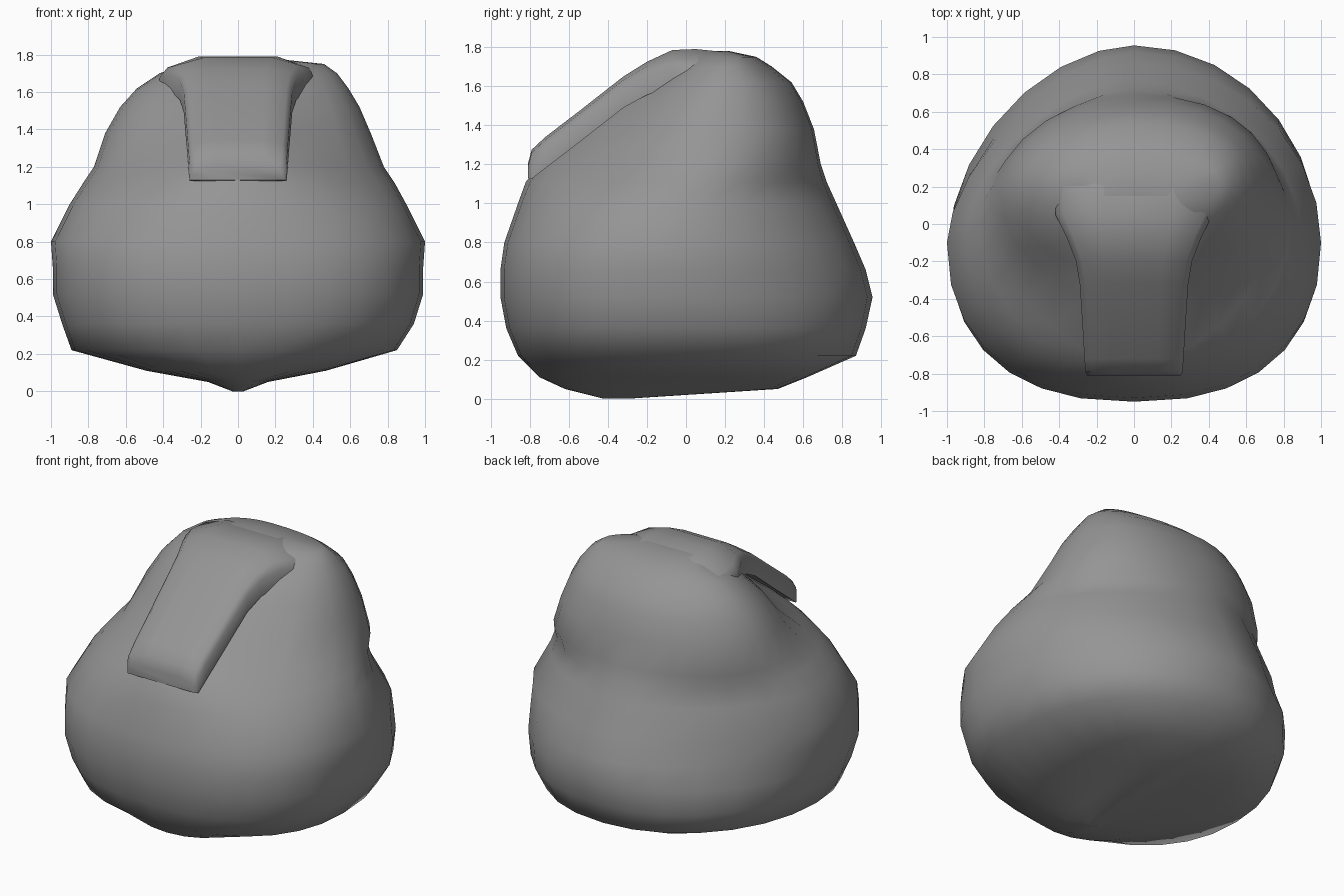
import bpy, bmesh, math
from mathutils import Vector

if "Cube" in bpy.data.objects:
    bpy.data.objects.remove(bpy.data.objects["Cube"], do_unlink=True)

grey = bpy.data.materials.new("stone grey")
grey.use_nodes = True
tone = (0.3, 0.3, 0.3, 1)
grey.diffuse_color = tone
bsdf = grey.node_tree.nodes["Principled BSDF"]
bsdf.inputs["Base Color"].default_value = tone
bsdf.inputs["Roughness"].default_value = 0.8


def loft(name, rings, angle):
    """Skin a stack of equal-length rings and cap both ends."""
    bm = bmesh.new()
    rows = [[bm.verts.new(p) for p in ring] for ring in rings]
    n = len(rows[0])
    for a, b in zip(rows, rows[1:]):
        for i in range(n):
            j = (i + 1) % n
            bm.faces.new((a[i], a[j], b[j], b[i]))
    bm.faces.new(rows[0][::-1])
    bm.faces.new(rows[-1])
    bmesh.ops.recalc_face_normals(bm, faces=bm.faces)
    mesh = bpy.data.meshes.new(name)
    bm.to_mesh(mesh)
    bm.free()
    mesh.materials.append(grey)
    obj = bpy.data.objects.new(name, mesh)
    bpy.context.collection.objects.link(obj)
    bpy.ops.object.select_all(action="DESELECT")
    obj.select_set(True)
    bpy.context.view_layer.objects.active = obj
    bpy.ops.object.shade_smooth_by_angle(angle=math.radians(angle))
    return obj


# Body levels: height, -x half-width, +x half-width, front y, back y, y of widest point, front roundness
levels = [
    (0.00, .03, .03, -.42, -.30, -.38, 2),
    (0.05, .16, .16, -.62, .47, -.1, 2),
    (0.11, .49, .47, -.75, .62, -.1, 2.2),
    (0.22, .89, .85, -.86, .87, -.1, 2.3),
    (0.36, .94, .94, -.92, .92, -.1, 2.4),
    (0.52, .99, .99, -.95, .955, -.1, 2.4),
    (0.66, .99, .99, -.95, .92, -.1, 2.4),
    (0.80, 1.0, 1.0, -.93, .86, -.1, 2.3),
    (1.00, .90, .90, -.86, .77, -.07, 2.1),
    (1.11, .83, .84, -.82, .72, 0, 1.9),
    (1.20, .77, .78, -.75, .69, .08, 1.75),
    (1.38, .71, .71, -.53, .655, .14, 1.7),
    (1.52, .63, .65, -.34, .60, .17, 1.8),
    (1.62, .54, .59, -.17, .54, .2, 2),
    (1.70, .42, .53, -.06, .44, .2, 2),
    (1.75, .28, .46, 0, .36, .22, 2),
    (1.78, .16, .18, .05, .22, .15, 2),
]
SIDES = 28

# Roundness of the back corners up to a height: height, -x corner, +x corner
back_corners = [(.15, 3, 2.6), (.4, 2, 2.2), (.6, 1.8, 2), (.9, 1.67, 2), (1.15, 1.7, 1.87), (2, 1.92, 2.32)]


def back_power(z, left):
    top, right_power, left_power = next(row for row in back_corners if z < row[0])
    return left_power if left else right_power


def body_ring(level):
    z, right, left, front, back, mid, power = level
    ring = []
    for i in range(SIDES):
        a = math.tau * i / SIDES
        c, s = math.cos(a), math.sin(a)
        e = 2 / (power if s < 0 else back_power(z, c > 0))
        x = math.copysign(abs(c) ** e, c) * (left if c > 0 else right)
        y = mid + math.copysign(abs(s) ** e, s) * ((back - mid) if s > 0 else (mid - front))
        p = Vector((x, y, z))
        # Hollows beside the strap
        for side in (-1, 1):
            d = (p - Vector((side * .38, -.3, 1.36))).length
            p.y += .09 * math.exp(-(d / .18) ** 2)
        ring.append(p)
    return ring


loft("body", [body_ring(v) for v in levels], 70)

# Strap folded down over the front: y, top height, half-width, thickness
stations = [
    (.42, 1.66, .34, .10),
    (.20, 1.775, .42, .14),
    (.05, 1.79, .42, .16),
    (-.07, 1.785, .36, .18),
    (-.20, 1.725, .31, .17),
    (-.32, 1.65, .29, .16),
    (-.55, 1.47, .275, .16),
    (-.72, 1.34, .265, .16),
    (-.79, 1.275, .26, .15),
    (-.81, 1.20, .25, .07),
]


def strap_ring(station):
    y, z, w, t = station
    flare = max(0, w - .28) * .45
    shoulder = min(.05, t * .5) + flare
    half = [(1, -max(t, shoulder + .02)), (1, -shoulder), (.9, -.015 - flare * .7), (.5, 0)]
    section = [(-u, d) for u, d in half] + [(0, 0)] + half[::-1]
    return [Vector((u * w, y, z + d)) for u, d in section]


loft("front_strap", [strap_ring(v) for v in stations], 70)
